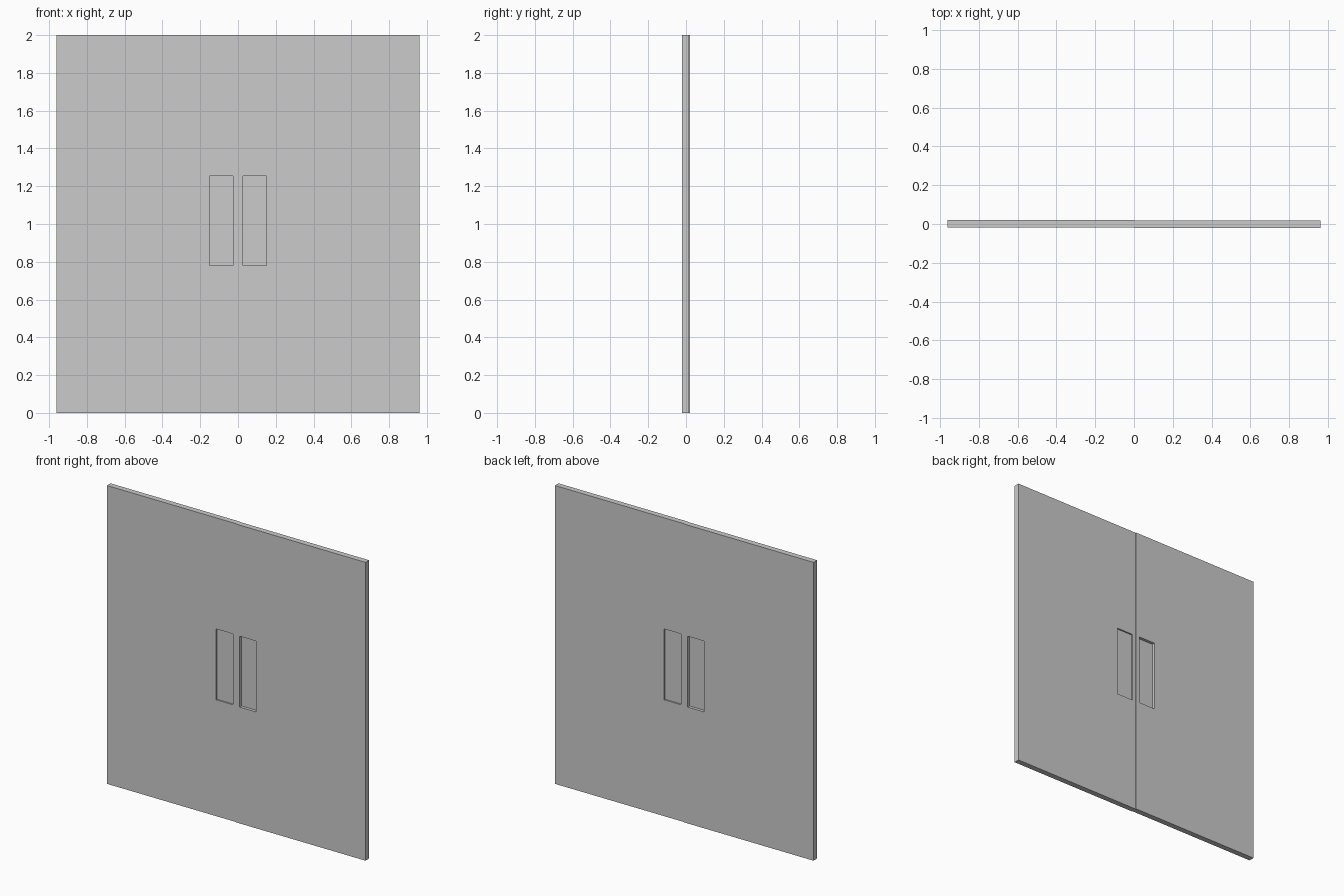
import bpy, bmesh
from math import pi
from mathutils import Matrix, Vector

if "Cube" in bpy.data.objects:
    bpy.data.objects.remove(bpy.data.objects["Cube"])

WIDTH, HEIGHT, THICK = 0.96, 2.0, 0.038
SHIFT = 0.002                       # small step between the two doors
X0, X1, Z0, Z1 = 0.026, 0.15, 0.78, 1.255
DEEP, SHALLOW = 0.02, 0.01


def make_door(name, turned):
    bm = bmesh.new()
    # Slab
    bmesh.ops.create_cube(bm, size=1, matrix=Matrix.Translation(
        (WIDTH / 2, -SHIFT, HEIGHT / 2)) @ Matrix.Diagonal((WIDTH, THICK, HEIGHT, 1)))
    # Score the outline of the hand recess
    for co, no in (((X0, 0, 0), (1, 0, 0)), ((X1, 0, 0), (1, 0, 0)),
                   ((0, 0, Z0), (0, 0, 1)), ((0, 0, Z1), (0, 0, 1))):
        bmesh.ops.bisect_plane(bm, geom=bm.verts[:] + bm.edges[:] + bm.faces[:],
                               plane_co=co, plane_no=no)
    # Deep pull on the front, shallow pull on the back
    for side, depth in ((-1, DEEP), (1, SHALLOW)):
        bm.normal_update()
        pull = []
        for f in bm.faces:
            c = f.calc_center_median()
            if f.normal.y * side > 0.9 and X0 < c.x < X1 and Z0 < c.z < Z1:
                pull.append(f)
        bmesh.ops.inset_individual(bm, faces=pull, thickness=0, depth=-depth)
    if turned:
        bm.transform(Matrix.Rotation(pi, 4, 'Z'))
    bmesh.ops.recalc_face_normals(bm, faces=bm.faces[:])
    mesh = bpy.data.meshes.new(name)
    bm.to_mesh(mesh)
    bm.free()
    obj = bpy.data.objects.new(name, mesh)
    bpy.context.collection.objects.link(obj)


# The left door is the right door turned half way round
make_door("right_door", False)
make_door("left_door", True)
